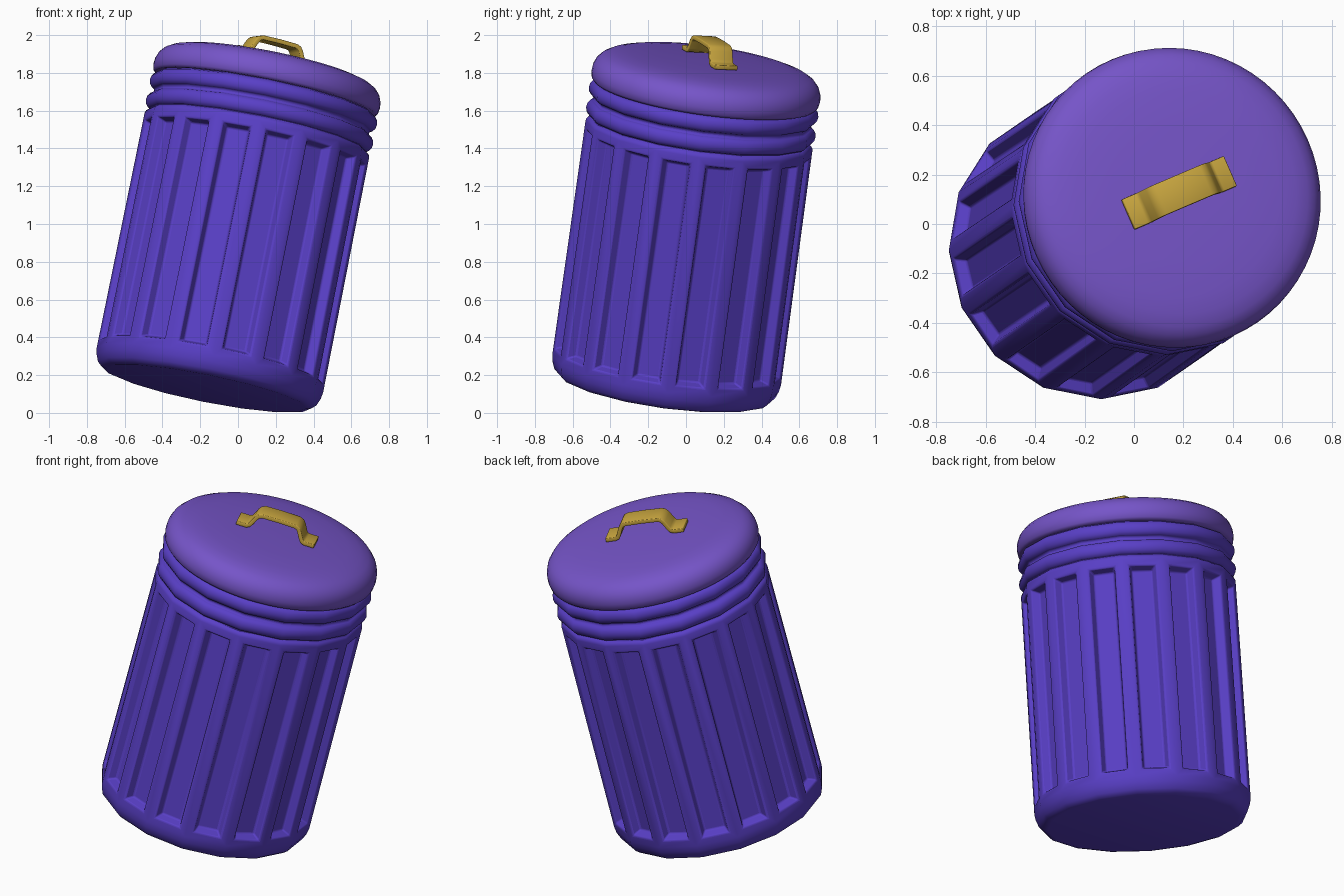
import bpy, bmesh, math
from mathutils import Vector, Matrix

if "Cube" in bpy.data.objects:
    bpy.data.objects.remove(bpy.data.objects["Cube"])

# Leaning frame shared by all parts
W = Vector((0.2, 0.138, 1)).normalized()
U = Vector((0.41, 0.18, 0))
U = (U - W * U.dot(W)).normalized()
V = W.cross(U)
FRAME = Matrix.Translation((0, 0, 0.97)) @ Matrix((U, V, W)).transposed().to_4x4()


def finish(name, bm, color, angle):
    bmesh.ops.recalc_face_normals(bm, faces=bm.faces)
    me = bpy.data.meshes.new(name)
    bm.to_mesh(me)
    bm.free()
    ob = bpy.data.objects.new(name, me)
    bpy.context.collection.objects.link(ob)
    ob.matrix_world = FRAME
    mat = bpy.data.materials.new(name + "_paint")
    mat.diffuse_color = (*color, 1)
    mat.use_nodes = True
    mat.node_tree.nodes["Principled BSDF"].inputs["Base Color"].default_value = mat.diffuse_color
    me.materials.append(mat)
    bpy.ops.object.select_all(action='DESELECT')
    ob.select_set(True)
    bpy.context.view_layer.objects.active = ob
    bpy.ops.object.shade_smooth_by_angle(angle=math.radians(angle))
    return ob


def lathe(profile, n):
    bm = bmesh.new()
    rings = [[bm.verts.new((r * math.cos(2 * math.pi * i / n),
                            r * math.sin(2 * math.pi * i / n), z)) for i in range(n)]
             for r, z in profile]
    bands = [[bm.faces.new((a[i], a[(i + 1) % n], b[(i + 1) % n], b[i])) for i in range(n)]
             for a, b in zip(rings, rings[1:])]
    bm.faces.new(rings[0][::-1])
    bm.faces.new(rings[-1])
    return bm, bands


def bevel(ob, width, segments, angle):
    m = ob.modifiers.new("soft_edges", 'BEVEL')
    m.width, m.segments = width, segments
    m.limit_method = 'ANGLE'
    m.angle_limit = math.radians(angle)


# Sixteen-sided body: rounded base, tall wall, two rolled rings
base = [(0.54, -0.865), (0.568, -0.858), (0.59, -0.838), (0.605, -0.80)]
wall = [(0.611, -0.765), (0.606, 0.515)]
rolls = [(0.602, 0.53), (0.588, 0.54)]
for c in (0.587, 0.695):
    rolls += [(0.580 + 0.033 * math.cos(a), c + 0.044 * math.sin(a))
              for a in (math.radians(d) for d in (-90, -60, -30, 0, 30, 60, 90))]
bm, bands = lathe(base + wall + rolls + [(0.575, 0.77)], 16)

# Sunken flute in every wall panel
panels = bands[len(base)]
bmesh.ops.recalc_face_normals(bm, faces=bm.faces)
bmesh.ops.inset_individual(bm, faces=panels, thickness=0.042, use_even_offset=True)
bmesh.ops.inset_individual(bm, faces=panels, thickness=0.018, depth=-0.05, use_even_offset=True)
body = finish("can_body", bm, (0.10, 0.05, 0.57), 50)
bevel(body, 0.014, 3, 38)

# Round domed lid
lid_profile = [(0.56, 0.74), (0.595, 0.742), (0.606, 0.755), (0.611, 0.785), (0.608, 0.815),
               (0.596, 0.845), (0.572, 0.872), (0.54, 0.89), (0.49, 0.904), (0.42, 0.914),
               (0.28, 0.921), (0.12, 0.924), (0.02, 0.925)]
bm, _ = lathe(lid_profile, 64)
finish("lid", bm, (0.18, 0.09, 0.58), 50)

# Strap handle: bent strip with two flat feet
half = [(0.23, 0.012), (0.172, 0.012), (0.157, 0.018), (0.147, 0.033), (0.128, 0.072),
        (0.116, 0.088), (0.098, 0.095)]
path = [(-x, z) for x, z in half] + [(0, 0.097)] + half[::-1]
bm = bmesh.new()
rows = [[bm.verts.new((x, y, 0.925 + z)) for y in (-0.066, 0.066)] for x, z in path]
for a, b in zip(rows, rows[1:]):
    bm.faces.new((a[0], b[0], b[1], a[1]))
handle = finish("lid_handle", bm, (0.58, 0.38, 0.05), 40)
solid = handle.modifiers.new("thickness", 'SOLIDIFY')
solid.thickness, solid.offset = 0.024, 0
bevel(handle, 0.004, 2, 60)
